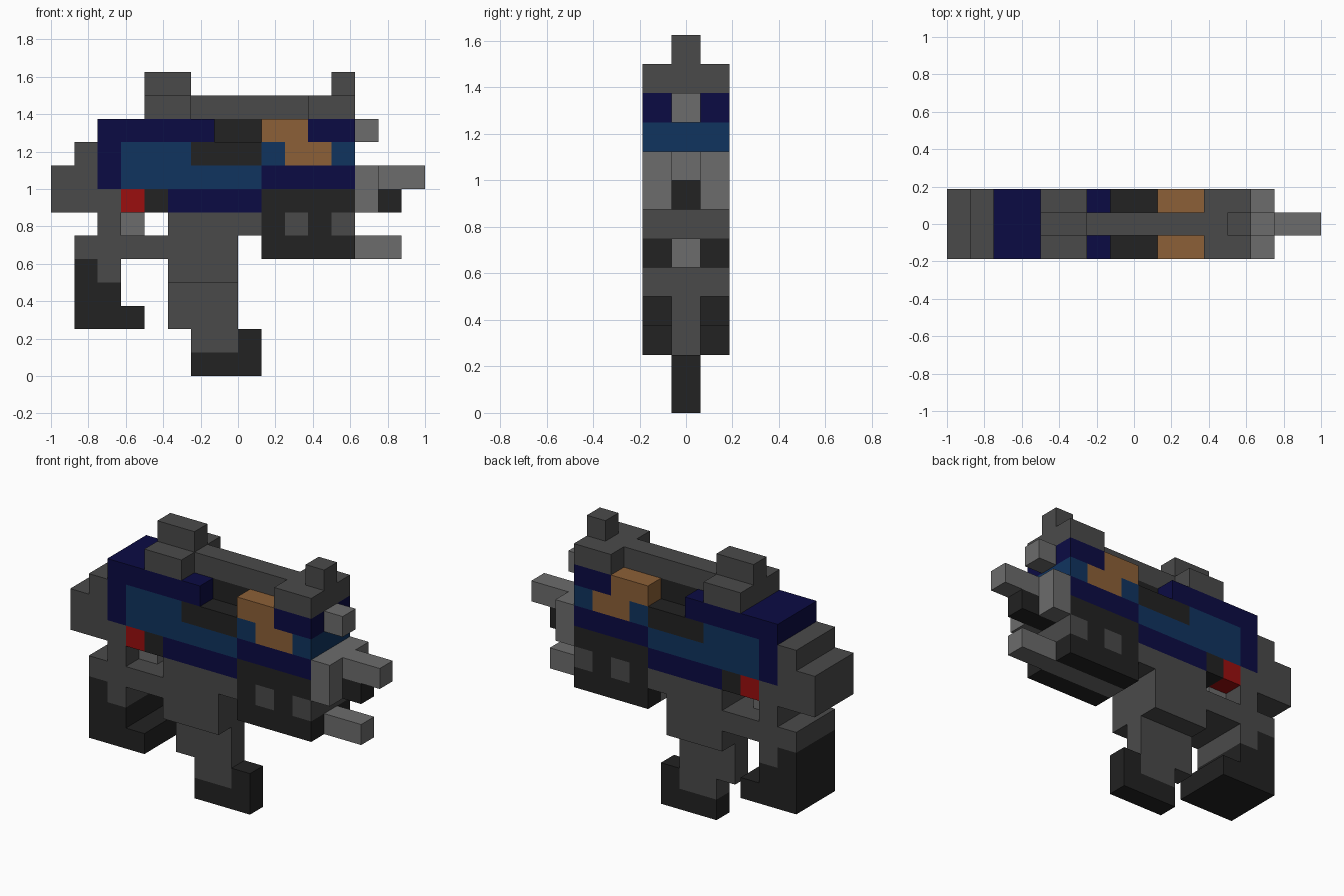
import bpy, bmesh

cube = bpy.data.objects.get("Cube")
if cube:
    bpy.data.objects.remove(cube, do_unlink=True)

U = 0.125  # size of one block


def linear(c):
    c /= 255
    return c / 12.92 if c <= 0.04045 else ((c + 0.055) / 1.055) ** 2.4


def material(name, *rgb):
    m = bpy.data.materials.new(name)
    m.use_nodes = True
    col = tuple(linear(c) for c in rgb) + (1.0,)
    m.diffuse_color = col
    m.node_tree.nodes["Principled BSDF"].inputs["Base Color"].default_value = col
    return m


GREY = material("dark grey", 74, 74, 74)
LIGHT = material("light grey", 108, 108, 108)
BLACK = material("charcoal", 34, 34, 34)
NAVY = material("navy", 11, 11, 68)
BLUE = material("steel blue", 16, 52, 95)
ORANGE = material("tan orange", 140, 96, 55)
RED = material("red", 155, 14, 14)

# Depth spans in blocks: whole width, centre slab, or both outer slabs
FULL, MID, SIDES = [(0, 3)], [(1, 2)], [(0, 1), (2, 3)]


def part(name, mat, *boxes):
    """Join boxes given in blocks as (depth, x0, x1, z0, z1) into one object."""
    bm = bmesh.new()
    for depth, x0, x1, z0, z1 in boxes:
        for y0, y1 in depth:
            verts = bmesh.ops.create_cube(bm, size=1.0)["verts"]
            for v in verts:
                v.co.x = (x1 if v.co.x > 0 else x0) * U - 1
                v.co.y = ((y1 if v.co.y > 0 else y0) - 1.5) * U
                v.co.z = (z1 if v.co.z > 0 else z0) * U
    me = bpy.data.meshes.new(name)
    bm.to_mesh(me)
    bm.free()
    me.materials.append(mat)
    ob = bpy.data.objects.new(name, me)
    bpy.context.collection.objects.link(ob)
    return ob


# Legs and feet
part("front_foot", BLACK, (MID, 6, 9, 0, 1), (MID, 8, 9, 1, 2))
part("front_leg", GREY, (MID, 6, 8, 1, 2), (MID, 5, 8, 2, 4), (FULL, 5, 8, 4, 5))
part("rear_foot", BLACK, (FULL, 1, 4, 2, 3), (FULL, 1, 3, 3, 4), (FULL, 1, 2, 4, 5))
part("rear_leg", GREY, (FULL, 2, 3, 4, 5))

# Lower frame and rear block
part("lower_frame", GREY, (FULL, 1, 8, 5, 6), (FULL, 5, 9, 6, 7))
part("rear_block", GREY, (FULL, 0, 1, 7, 9), (FULL, 1, 2, 7, 10), (FULL, 2, 3, 6, 8))
part("rear_strut", LIGHT, (MID, 3, 4, 6, 7))
part("rear_lamp", RED, (FULL, 3, 4, 7, 8))
part("lamp_mount", BLACK, (FULL, 4, 5, 7, 8))

# Body shell
part("belly_band", NAVY, (FULL, 5, 9, 7, 8))
part("rear_shell", NAVY, (FULL, 2, 3, 8, 11), (FULL, 3, 7, 10, 11))
part("flank", BLUE, (FULL, 3, 9, 8, 9), (FULL, 3, 6, 9, 10))
part("saddle_recess", BLACK, (FULL, 6, 9, 9, 10), (MID, 7, 9, 10, 11))

# Head
part("cheek_band", NAVY, (FULL, 9, 13, 8, 9))
part("brow", NAVY, (FULL, 11, 13, 10, 11))
part("face_panels", BLUE, (FULL, 9, 10, 9, 10), (FULL, 12, 13, 9, 10))
part("face_patch", ORANGE, (FULL, 9, 11, 10, 11), (FULL, 10, 12, 9, 10))

# Jaw with grey vents
part("jaw", BLACK, (FULL, 9, 13, 7, 8), (FULL, 9, 10, 6, 7),
     (FULL, 11, 12, 6, 7), (SIDES, 9, 13, 5, 6))
part("jaw_vents", GREY, (FULL, 10, 11, 6, 7), (FULL, 12, 13, 6, 7))

# Front fittings
part("muzzle", LIGHT, (FULL, 13, 14, 8, 9), (SIDES, 13, 14, 7, 8), (MID, 14, 16, 8, 9))
part("muzzle_underside", BLACK, (MID, 13, 15, 7, 8))
part("lower_barrel", LIGHT, (MID, 9, 15, 5, 6))
part("brow_stud", LIGHT, (MID, 13, 14, 10, 11))

# Top rail with end mounts and sights
part("top_rail", GREY, (MID, 4, 13, 11, 12))
part("rail_mounts", GREY, (SIDES, 4, 6, 11, 12), (SIDES, 11, 13, 11, 12))
part("rear_sight", GREY, (MID, 4, 6, 12, 13))
part("front_sight", GREY, (MID, 12, 13, 12, 13))
